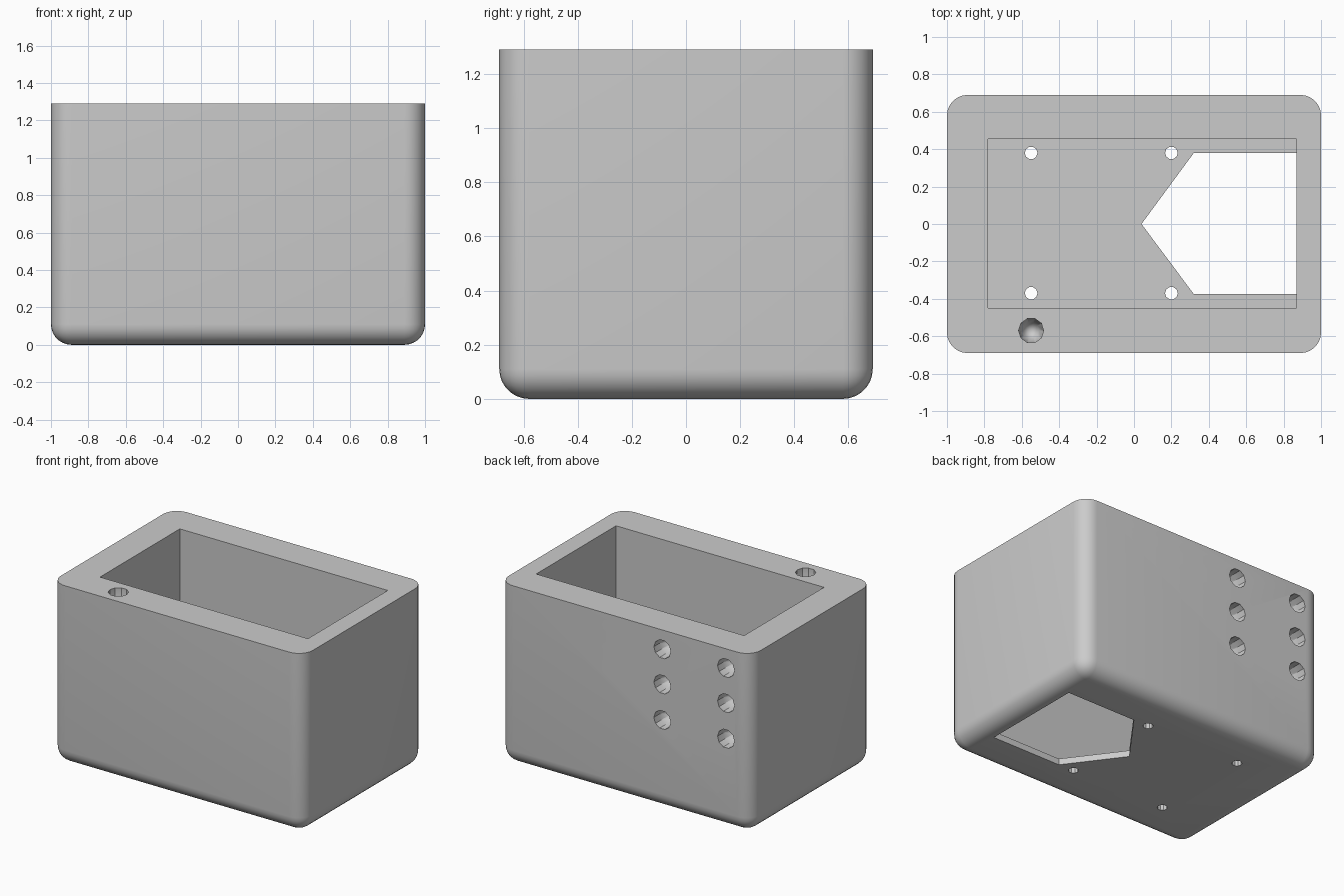
import bpy, bmesh
from math import radians
from mathutils import Matrix, Vector

default = bpy.data.objects.get("Cube")
if default:
    bpy.data.objects.remove(default, do_unlink=True)

WIDTH, DEPTH, HEIGHT, ROUND = 2.0, 1.38, 1.29, 0.11
FLOOR = 0.045

grey = bpy.data.materials.new("plain grey")
grey.use_nodes = True
colour = (0.6, 0.6, 0.6, 1)
grey.diffuse_color = colour
grey.node_tree.nodes["Principled BSDF"].inputs["Base Color"].default_value = colour


def make_object(name, bm):
    bmesh.ops.recalc_face_normals(bm, faces=bm.faces)
    mesh = bpy.data.meshes.new(name)
    bm.to_mesh(mesh)
    bm.free()
    mesh.materials.append(grey)
    obj = bpy.data.objects.new(name, mesh)
    bpy.context.collection.objects.link(obj)
    return obj


def prism(name, outline, z0, z1):
    """Extrude a flat outline from z0 to z1."""
    bm = bmesh.new()
    face = bm.faces.new([bm.verts.new((x, y, z0)) for x, y in outline])
    new = bmesh.ops.extrude_face_region(bm, geom=[face])["geom"]
    verts = [g for g in new if isinstance(g, bmesh.types.BMVert)]
    bmesh.ops.translate(bm, verts=verts, vec=(0, 0, z1 - z0))
    return make_object(name, bm)


def lathe(name, profile, place, sides=10):
    """Closed solid turned around z from (radius, z) points ending on the axis."""
    bm = bmesh.new()
    verts = [bm.verts.new((r, 0, z)) for r, z in profile]
    edges = [bm.edges.new(pair) for pair in zip(verts, verts[1:])]
    bmesh.ops.spin(bm, geom=verts + edges, axis=(0, 0, 1), cent=(0, 0, 0),
                   angle=radians(360), steps=sides)
    bmesh.ops.remove_doubles(bm, verts=bm.verts, dist=0.0005)
    bmesh.ops.transform(bm, matrix=place, verts=bm.verts)
    return make_object(name, bm)


# Outer block, rounded everywhere except around the open top
bm = bmesh.new()
bmesh.ops.create_cube(bm, size=1, matrix=Matrix.Translation((0, 0, HEIGHT / 2))
                      @ Matrix.Diagonal((WIDTH, DEPTH, HEIGHT, 1)))
rounded = [e for e in bm.edges if min(v.co.z for v in e.verts) < 0.01]
bmesh.ops.bevel(bm, geom=rounded, offset=ROUND, segments=7, profile=0.5,
                affect='EDGES', clamp_overlap=True)
housing = make_object("housing", bm)

# Main cavity and the arrow-shaped floor opening
cutters = [
    prism("cavity_cutter", [(-0.78, -0.45), (0.87, -0.45), (0.87, 0.455), (-0.78, 0.455)],
          FLOOR, HEIGHT + 0.2),
    prism("floor_opening_cutter",
          [(0.87, -0.375), (0.87, 0.38), (0.32, 0.38), (0.04, 0), (0.32, -0.375)],
          -0.1, FLOOR + 0.1),
]

# Four screw holes through the floor
for x in (-0.55, 0.2):
    for y in (-0.37, 0.38):
        cutters.append(lathe("floor_hole_cutter",
                             [(0, -0.1), (0.034, -0.1), (0.034, 0.2), (0, 0.2)],
                             Matrix.Translation((x, y, 0))))

# Blind tapered holes: one in the rim, six in the back wall
blind = [(0, 0.05), (0.067, 0.05), (0.067, -0.06), (0.043, -0.14), (0, -0.18)]
cutters.append(lathe("rim_hole_cutter", blind, Matrix.Translation((-0.55, -0.57, HEIGHT))))
turn = Matrix.Rotation(radians(-90), 4, 'X')
for x in (-0.295, -0.8):
    for z in (0.645, 0.9, 1.152):
        cutters.append(lathe("back_hole_cutter", blind,
                             Matrix.Translation((x, DEPTH / 2, z)) @ turn))

# Cut each shape out of the block, then drop the cutters
bpy.ops.object.select_all(action='DESELECT')
bpy.context.view_layer.objects.active = housing
housing.select_set(True)
for cutter in cutters:
    cutter.hide_render = True
    mod = housing.modifiers.new("cut", 'BOOLEAN')
    mod.operation, mod.solver, mod.object = 'DIFFERENCE', 'EXACT', cutter
    bpy.ops.object.modifier_apply(modifier=mod.name)
    bpy.data.objects.remove(cutter, do_unlink=True)

bpy.ops.object.shade_smooth_by_angle(angle=radians(30))
